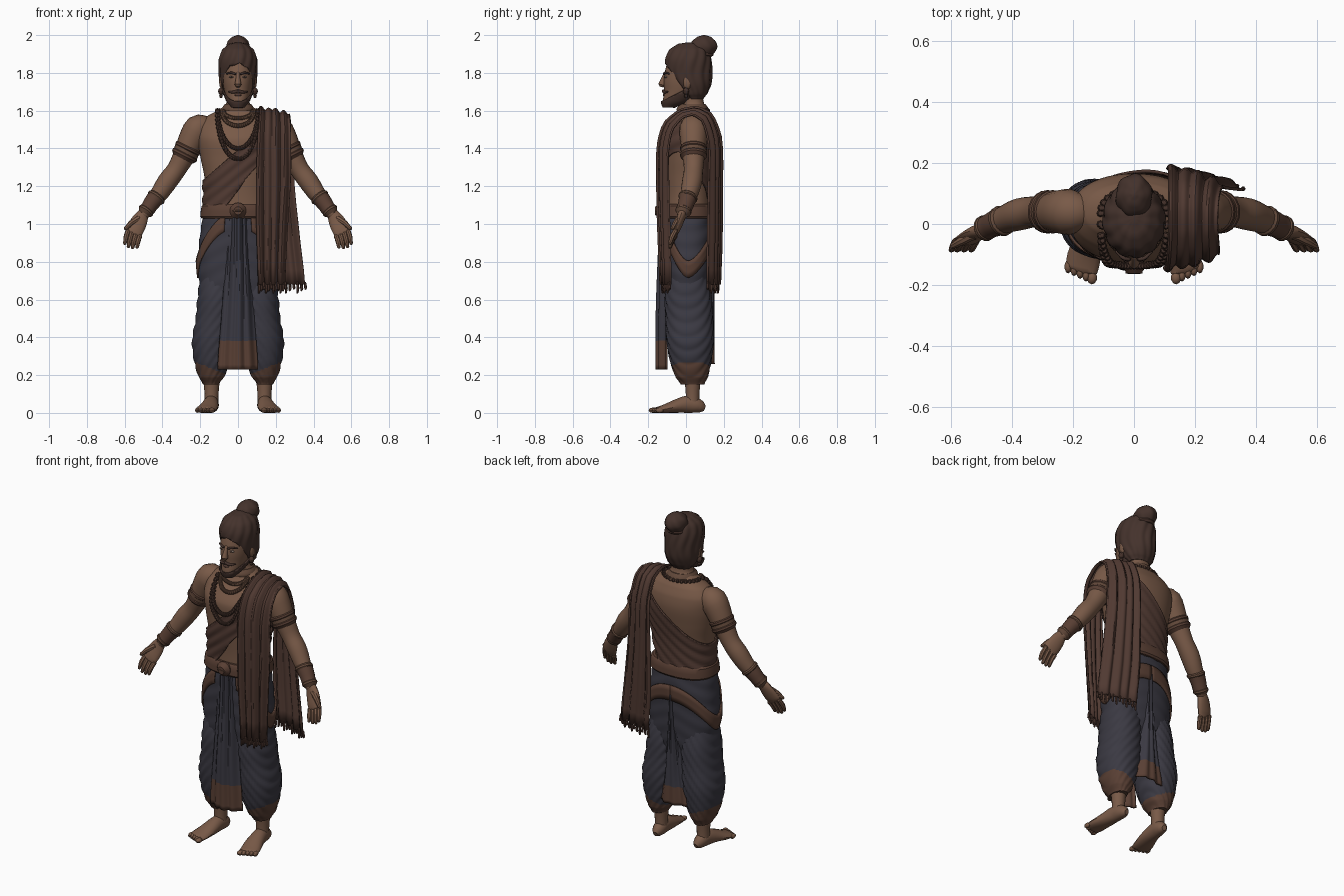
import bpy, bmesh, math
from math import sin, cos, pi
from mathutils import Vector, Matrix
from mathutils.bvhtree import BVHTree

cube = bpy.data.objects.get("Cube")
if cube:
    bpy.data.objects.remove(cube, do_unlink=True)


def material(name, rgb):
    m = bpy.data.materials.new(name)
    m.use_nodes = True
    m.diffuse_color = (*rgb, 1)
    m.node_tree.nodes["Principled BSDF"].inputs["Base Color"].default_value = (*rgb, 1)
    return m


SKIN = material("brown skin", (.19, .102, .064))
CLOTH = material("dark brown cloth", (.08, .041, .031))
BORDER = material("russet border", (.1, .05, .034))
NAVY = material("slate blue cloth", (.043, .041, .055))
HAIR = material("dark hair", (.058, .032, .025))
JEWEL = material("bronze ornament", (.125, .067, .043))
BEAD = material("wooden beads", (.06, .032, .024))
EYE = material("eye white", (.3, .24, .2))


def finish(name, bm, mats, rule=None, thick=0):
    if rule:
        for f in bm.faces:
            f.material_index = int(rule(f.calc_center_median()))
    mesh = bpy.data.meshes.new(name)
    bm.to_mesh(mesh)
    bm.free()
    ob = bpy.data.objects.new(name, mesh)
    bpy.context.collection.objects.link(ob)
    for m in mats:
        mesh.materials.append(m)
    if thick:
        mod = ob.modifiers.new("thickness", "SOLIDIFY")
        mod.thickness, mod.offset = thick, 0
    bpy.ops.object.select_all(action="DESELECT")
    bpy.context.view_layer.objects.active = ob
    ob.select_set(True)
    bpy.ops.object.shade_smooth_by_angle(angle=math.radians(35))
    return ob


def spline(rows, n):
    """Catmull-Rom samples through rows of numbers."""
    out, last = [], len(rows) - 1
    for k in range(n + 1):
        i = min(int(k * last / n), last - 1)
        t = k * last / n - i
        a, b, c, d = (rows[max(0, min(last, i + j))] for j in (-1, 0, 1, 2))
        out.append([q + t * (r - p + t * (2*p - 5*q + 4*r - s + t * (3*q - p - 3*r + s))) / 2
                    if j else q + t * (r - q)
                    for j, (p, q, r, s) in enumerate(zip(a, b, c, d))])
    return out


def surface(name, grid, mats, wrap=True, rule=None, thick=0):
    bm = bmesh.new()
    vs = [[bm.verts.new(p) for p in row] for row in grid]
    for a, b in zip(vs, vs[1:]):
        for i in range(len(a) if wrap else len(a) - 1):
            j = (i + 1) % len(a)
            bm.faces.new((a[i], a[j], b[j], b[i]))
    if wrap:
        bm.faces.new(vs[0])
        bm.faces.new(vs[-1])
    bmesh.ops.recalc_face_normals(bm, faces=bm.faces)
    return finish(name, bm, mats, rule, thick)


def around(ring, th, p, grow=1):
    z, cx, cy, rx, ry = ring
    c, s = cos(th), sin(th)
    return Vector((cx + grow * rx * math.copysign(abs(s) ** p, s),
                   cy - grow * ry * math.copysign(abs(c) ** p, c), z))


def loft(name, rings, mats, n=24, seg=40, p=.85, ripple=lambda th, z: 1, rule=None):
    grid = [[around(r, 2 * pi * i / seg, p, ripple(2 * pi * i / seg, r[0])) for i in range(seg)]
            for r in spline(rings, n)]
    return surface(name, grid, mats, rule=rule)


def tube(name, pts, mat, n=10, seg=14, ref=(0, -1, 0), side=1, floor=False):
    """Round-ended limb through (x, y, z, width, depth) points."""
    rows = spline([(p[0] * side, *p[1:], p[-1])[:5] for p in pts], n)
    centres = [Vector(r[:3]) for r in rows]
    grid = []

    def ring(c, t, a, b):
        u = t.cross(Vector(ref)).normalized()
        w = u.cross(t).normalized()
        grid.append([c + u * a * cos(2*pi*i/seg) + w * b * sin(2*pi*i/seg) for i in range(seg)])
    for k, (c, r) in enumerate(zip(centres, rows)):
        t = (centres[min(k + 1, n)] - centres[max(k - 1, 0)]).normalized()
        a, b = r[3:]
        if k == 0:
            ring(c - t * b * .6, t, a * .5, b * .5)
        ring(c, t, a, b)
        if k == n:
            ring(c + t * b * .6, t, a * .5, b * .5)
    if floor:
        grid = [[Vector((v.x, v.y, max(v.z, 0))) for v in row] for row in grid]
    return surface(name, grid, [mat])


def balls(name, items, mat, seg=10):
    bm = bmesh.new()
    for loc, size in items:
        bmesh.ops.create_uvsphere(bm, u_segments=seg, v_segments=seg * 2 // 3, radius=1,
                                  matrix=Matrix.Translation(loc) @ Matrix.Diagonal((*size, 1)))
    return finish(name, bm, [mat])


def shell(name, source, grow, planes, mat, thick=.008):
    """Copy of a surface, grown outwards and trimmed by planes."""
    bm = bmesh.new()
    bm.from_mesh(source.data)
    bm.normal_update()
    for v, nrm in [(v, v.normal.copy()) for v in bm.verts]:
        v.co += nrm * grow(v.co)
    for co, no in planes:
        bmesh.ops.bisect_plane(bm, geom=bm.verts[:] + bm.edges[:] + bm.faces[:],
                               plane_co=co, plane_no=no, clear_inner=True)
    return finish(name, bm, [mat], thick=thick)


# Torso and neck, with the diagonal sash
torso = loft("torso", [(1.04, 0, .01, .18, .122), (1.15, 0, .01, .17, .122), (1.25, 0, .01, .178, .128),
                       (1.35, 0, .015, .198, .138), (1.45, 0, .02, .212, .145), (1.52, 0, .035, .205, .122),
                       (1.57, 0, .043, .165, .092), (1.605, 0, .042, .1, .07), (1.64, 0, .038, .062, .057),
                       (1.72, 0, .025, .057, .057)], [SKIN], n=72, seg=96, p=.9)
shell("chest_sash", torso, lambda c: .012 + .004 * sin((c.z - .85 * c.x) * 95),
      [((0, 0, 1.39), (.85, 0, -1)), ((0, 0, 1.08), (-1.3, .8, 1))], CLOTH)

# Head, beard and hair
head = loft("head", [(1.625, 0, -.09, .03, .028), (1.65, 0, -.055, .052, .068), (1.7, 0, -.015, .071, .1),
                     (1.75, 0, -.003, .081, .115), (1.8, 0, .005, .084, .118), (1.85, 0, .015, .083, .115),
                     (1.9, 0, .02, .07, .1), (1.935, 0, .03, .03, .05)], [SKIN], p=.95)
shell("beard", head, lambda c: .006, [((0, -.12, 1.654), (0, .5, -1))], HAIR)
hair = loft("hair_form", [(1.665, 0, .045, .06, .045), (1.69, 0, .04, .078, .068), (1.74, 0, .028, .092, .1),
                          (1.8, 0, .017, .096, .116), (1.87, 0, .012, .097, .117), (1.92, 0, .015, .08, .1),
                          (1.95, 0, .02, .045, .06), (1.958, 0, .02, .01, .015)], [HAIR], n=28, seg=84, p=1,
            ripple=lambda th, z: 1 + .03 * sin(12 * th + 2 * sin(22 * z)))
shell("combed_hair", hair, lambda c: 0, [((0, -.1, 1.84), (0, .18, .13))], HAIR)
bpy.data.objects.remove(hair, do_unlink=True)
loft("hair_bun", [(1.885, 0, .085, .03, .035), (1.9, 0, .088, .048, .056), (1.935, 0, .092, .06, .072),
                  (1.97, 0, .094, .052, .062), (1.992, 0, .096, .028, .035), (2, 0, .096, .005, .006)],
     [HAIR], n=16, seg=48, p=1, ripple=lambda th, z: 1 + .04 * sin(6 * th + 50 * z))
loft("bun_tie", [(1.885, 0, .08, .05, .055), (1.895, 0, .082, .057, .064), (1.91, 0, .085, .05, .055)],
     [CLOTH], n=4, p=1)

# Facial features
tube("nose", [(0, -.106, 1.8, .009, .01), (0, -.118, 1.77, .012, .014), (0, -.127, 1.737, .018, .02)], SKIN)
balls("lips", [((0, -.114, 1.683), (.02, .009, .008))], CLOTH)
for s in (1, -1):
    balls("eye", [((s * .034, -.106, 1.778), (.015, .008, .005))], EYE)
    balls("pupil", [((s * .034, -.112, 1.778), (.006, .004, .005))], HAIR)
    tube("eyebrow", [(.014, -.116, 1.794, .006), (.036, -.111, 1.801, .006), (.06, -.09, 1.796, .004)], HAIR, side=s, ref=(0, 0, 1))
    tube("moustache", [(0, -.12, 1.704, .008), (.025, -.114, 1.698, .008), (.05, -.097, 1.7, .004)], HAIR, side=s, ref=(0, 0, 1))
    balls("ear", [((s * .087, .008, 1.752), (.013, .024, .037))], SKIN, 14)
    balls("earring", [((s * .09, 0, 1.703), (.016, .016, .019)), ((s * .09, 0, 1.678), (.01, .01, .012))], BEAD)

# Necklaces resting on the chest
bm = bmesh.new()
bm.from_mesh(torso.data)
tree = BVHTree.FromBMesh(bm)
bm.free()
for low, wide, size, mat, n in ((1.345, .11, .013, BEAD, 36), (1.4, .105, .012, BEAD, 32),
                                (1.52, .085, .012, JEWEL, 24), (1.56, .075, .011, JEWEL, 22)):
    beads = []
    for k in range(n + 1):
        a = pi * k / n
        x, z = wide * cos(a), 1.595 - (1.595 - low) * sin(a)
        hit = tree.ray_cast(Vector((x, -1, z)), Vector((0, 1, 0)))[0]
        beads.append(((x, (hit.y if hit else .03) - size, z), (size,) * 3))
    beads += [((wide * cos(pi * k / 14), .035 + .08 * sin(pi * k / 14), 1.6), (size,) * 3) for k in range(15)]
    balls("bead_necklace", beads, mat, 8)
loft("neck_collar", [(1.6, 0, .035, .085, .085), (1.615, 0, .035, .085, .083), (1.635, 0, .035, .07, .068)],
     [JEWEL], n=4, p=1, ripple=lambda th, z: 1 + .03 * sin(20 * th))

# Arms, hands, bracelets, legs and feet
for s in (1, -1):
    tube("arm", [(.16, .04, 1.515, .055), (.21, .04, 1.505, .075), (.248, .04, 1.44, .07), (.28, .04, 1.37, .06),
                 (.325, .04, 1.29, .051), (.37, .033, 1.23, .053), (.41, .02, 1.17, .048),
                 (.46, 0, 1.105, .037), (.5, -.02, 1.05, .029)], SKIN, n=24, seg=20, side=s)
    for x, z in ((.264, 1.405), (.28, 1.37)):
        tube("armlet_rim", [(x, .04, z, .071), (x + .005, .04, z - .01, .071)], BORDER, n=2, seg=20, side=s)
    tube("armlet", [(.264, .04, 1.405, .068), (.283, .04, 1.363, .067)], JEWEL, n=3, seg=20, side=s)
    tube("wrist_cuff", [(.43, .012, 1.145, .048), (.465, -.002, 1.1, .042), (.487, -.013, 1.07, .04)], BORDER, n=4, side=s)
    for x, y, z, r in ((.43, .012, 1.145, .051), (.485, -.012, 1.073, .043)):
        tube("cuff_rim", [(x, y, z, r), (x + .006, y - .003, z - .008, r)], JEWEL, n=2, side=s)
    tube("palm", [(.495, -.018, 1.06, .028, .024), (.52, -.03, 1.02, .042, .02), (.543, -.048, .975, .046, .018),
                  (.553, -.058, .95, .042, .013)], SKIN, side=s)
    for k, length in ((-1.5, .8), (-.5, .95), (.5, 1), (1.5, .9)):
        x, z = .55 + .021 * k, .952 + .009 * k
        tube("finger", [(x, -.055, z, .013), (x + .012, -.075, z - .04 * length, .013),
                        (x + .02 * length, -.085, z - .078 * length, .009)], SKIN, n=5, seg=8, side=s)
    tube("thumb", [(.525, -.035, 1.03, .017), (.57, -.058, 1.002, .014), (.597, -.072, .975, .01)], SKIN, n=6, seg=8, side=s)
    tube("shin", [(.14, .035, .04, .036), (.14, .035, .1, .037), (.14, .035, .18, .044), (.14, .035, .3, .055)], SKIN, side=s)
    tube("foot", [(.136, .082, .03, .028, .03), (.138, .055, .04, .037, .04), (.142, .01, .046, .04, .046),
                  (.15, -.05, .036, .048, .036), (.165, -.11, .022, .055, .024), (.173, -.15, .015, .053, .017)],
         SKIN, n=14, seg=16, ref=(0, 0, 1), side=s, floor=True)
    balls("toes", [((s * (.138 + .0195 * k), -.176 + .009 * k, .014), (.017 if k == 0 else .012, .022, .014))
                   for k in range(5)], SKIN)

# Draped lower garment: hips and legs with hanging folds
HIPS = [(.5, 0, .01, .175, .1), (.65, 0, .01, .2, .122), (.8, 0, .01, .213, .13), (.95, 0, .01, .2, .133), (1.06, 0, .01, .183, .128)]
loft("hip_wrap", HIPS, [NAVY], n=40, seg=64,
     ripple=lambda th, z: 1 + .012 * sin(70 * (z + .1 * abs(sin(th)))))
for s in (1, -1):
    loft("leg_drape", [(.15, s * .142, .035, .042, .062), (.19, s * .141, .03, .068, .085), (.27, s * .137, .025, .095, .108),
                       (.38, s * .132, .022, .111, .124), (.5, s * .12, .017, .104, .124), (.62, s * .111, .012, .102, .122),
                       (.78, s * .105, .01, .09, .09)], [NAVY, BORDER], n=64, seg=56, p=.92,
         ripple=lambda th, z: .96 + .065 * abs(sin(44 * (z + .17 * s * sin(th) + .02 * cos(th)))),
         rule=lambda c: c.z < .235 + .4 * (abs(c.x) - .14))
    grid = []
    for k in range(41):
        th = .3 + (pi - .3) * k / 40
        mid = .76 + (.26 if th < pi / 2 else .17) * abs(cos(th)) ** 1.4
        row = []
        for dz in (-.045, -.015, .015, .045):
            z = min(mid + dz, 1.05)
            i = max(j for j in range(4) if HIPS[j][0] <= z)
            f = (z - HIPS[i][0]) / (HIPS[i + 1][0] - HIPS[i][0])
            ring = [a + f * (b - a) for a, b in zip(HIPS[i], HIPS[i + 1])]
            row.append(around(ring, s * th, .85, 1.035))
        grid.append(row)
    surface("hip_border", grid, [BORDER], wrap=False, thick=.008)


def pleated(name, path, mats, pleats, depth, rule, bend, crown):
    """Hanging cloth through (z, y, left x, right x) rows, curving back away from its crown."""
    grid = []
    for z, y, x0, x1 in spline(path, 32):
        out = Vector((0, y, max(0, z - 1.45))).normalized()
        row = []
        for i in range(pleats * 10 + 1):
            u = i / (pleats * 10)
            w = bend * (u - crown) ** 2
            p = Vector((x0 + u * (x1 - x0), y * (1 - w), z - .1 * w * (z > 1.4)))
            phase = 2 * pi * pleats * u
            row.append(p + out * depth * (sin(phase + .6 * sin(5 * z)) + .5 * sin(.6 * phase + 1)))
        grid.append(row)
    return surface(name, grid, mats, wrap=False, rule=rule, thick=.01)


# Front and back pleat panels
pleated("front_pleats", [(1.05, -.133, -.055, .055), (.8, -.142, -.065, .065), (.5, -.15, -.085, .085), (.23, -.15, -.105, .105)],
        [NAVY, BORDER], 4, .006, lambda c: c.z < .385, 1.3, .5)
pleated("back_pleats", [(.92, .143, -.015, .015), (.7, .143, -.035, .035), (.45, .143, -.065, .065), (.26, .145, -.1, .1)],
        [NAVY, BORDER], 3, .006, lambda c: c.z < .36, 1, .5)

# Belt and round buckle
loft("belt", [(1.03, 0, .01, .192, .138), (1.04, 0, .01, .2, .146), (1.095, 0, .01, .193, .142), (1.105, 0, .01, .183, .135)],
     [BORDER], n=6, seg=48)
tube("buckle", [(0, -.125, 1.07, .043), (0, -.137, 1.07, .043)], BORDER, n=2, seg=24, ref=(0, 0, 1))
tube("buckle_boss", [(0, -.14, 1.07, .03, .03), (0, -.162, 1.07, .028, .004)], JEWEL, n=2, seg=24, ref=(0, 0, 1))

# Long shawl over the left shoulder, with fringes
pleated("shoulder_shawl", [(.68, -.125, .11, .25), (1, -.138, .1, .265), (1.25, -.142, .1, .28), (1.42, -.138, .105, .28),
                           (1.53, -.106, .11, .28), (1.595, -.03, .115, .275), (1.612, .055, .115, .275), (1.575, .13, .115, .28),
                           (1.45, .176, .115, .29), (1.2, .18, .11, .3), (.9, .178, .11, .33), (.68, .17, .13, .355)],
        [CLOTH], 4, .008, None, .32, 0)
for y, x0, x1 in ((-.125, .11, .25), (.17, .13, .355)):
    for k in range(12):
        u = k / 11
        x, yy = x0 + u * (x1 - x0), y * (1 - .32 * u * u)
        tube("fringe", [(x, yy, .69, .006), (x + .003, yy, .66, .008), (x, yy, .635 + .012 * (k % 3), .005)],
             CLOTH, n=4, seg=6)
